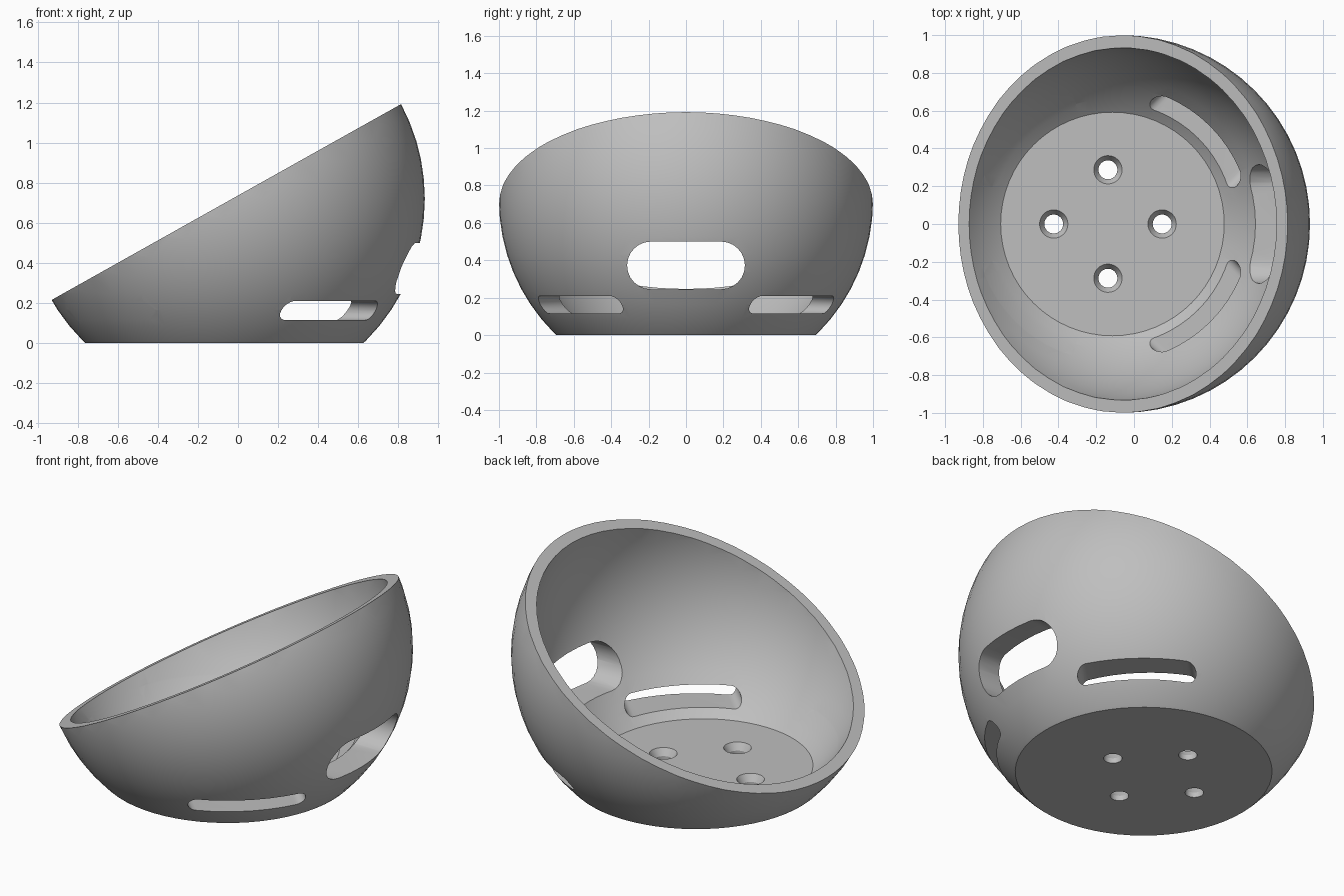
import bpy, bmesh, math
from mathutils import Matrix, Vector

if "Cube" in bpy.data.objects:
    bpy.data.objects.remove(bpy.data.objects["Cube"])

OUTER_C = Vector((-0.068, 0, 0.72))       # outer ball centre
INNER_C = Vector((-0.114, 0, 0.80))       # hollow centre, shifted along the rim normal
FLOOR = 0.07                              # inside floor height
TILT = math.atan2(0.975, 1.74)            # rim slope
RIM_POINT = Vector((-0.93, 0, 0.215))
RIM_NORMAL = Vector((-math.sin(TILT), 0, math.cos(TILT)))


def finish(bm, name):
    bmesh.ops.recalc_face_normals(bm, faces=bm.faces)
    me = bpy.data.meshes.new(name)
    bm.to_mesh(me)
    bm.free()
    ob = bpy.data.objects.new(name, me)
    bpy.context.collection.objects.link(ob)
    return ob


def ball(name, centre, radius, cuts):
    """Sphere trimmed flat by planes; the side along each normal is removed."""
    bm = bmesh.new()
    bmesh.ops.create_uvsphere(bm, u_segments=64, v_segments=32, radius=radius,
                              matrix=Matrix.Translation(centre))
    for point, normal in cuts:
        geom = bm.verts[:] + bm.edges[:] + bm.faces[:]
        cut = bmesh.ops.bisect_plane(bm, geom=geom, plane_co=point, plane_no=normal,
                                     clear_outer=True)
        rim = [e for e in cut["geom_cut"] if isinstance(e, bmesh.types.BMEdge)]
        bmesh.ops.contextual_create(bm, geom=rim)
    return finish(bm, name)


def slot(name, width, z0, z1, angle, cx):
    """Rounded slot cutter running outward from the middle of the bowl."""
    r = (z1 - z0) / 2
    bm = bmesh.new()
    verts = []
    for side in (1, -1):
        for i in range(13):
            a = -math.pi / 2 + math.pi * i / 12
            verts.append(bm.verts.new((0.35, side * (width / 2 - r + r * math.cos(a)),
                                       (z0 + z1) / 2 + side * r * math.sin(a))))
    face = bm.faces.new(verts)
    ext = bmesh.ops.extrude_face_region(bm, geom=[face])
    bmesh.ops.translate(bm, vec=(0.9, 0, 0),
                        verts=[v for v in ext["geom"] if isinstance(v, bmesh.types.BMVert)])
    bm.transform(Matrix.Translation((cx, 0, 0)) @ Matrix.Rotation(angle, 4, 'Z'))
    return finish(bm, name)


def screw_hole(name, x, y):
    """Countersunk hole cutter, revolved as stacked rings."""
    bm = bmesh.new()
    n = 32
    rings = [[bm.verts.new((x + r * math.cos(2 * math.pi * i / n),
                            y + r * math.sin(2 * math.pi * i / n), z)) for i in range(n)]
             for r, z in ((0.05, -0.05), (0.05, 0.03), (0.075, FLOOR), (0.075, 0.11))]
    for a, b in zip(rings, rings[1:]):
        for i in range(n):
            j = (i + 1) % n
            bm.faces.new((a[i], a[j], b[j], b[i]))
    bm.faces.new(rings[0])
    bm.faces.new(rings[-1])
    return finish(bm, name)


# Bowl with sloping rim and flat base
bowl = ball("bowl", OUTER_C, 1.0, [(RIM_POINT, RIM_NORMAL),
                                   (Vector((0, 0, 0)), Vector((0, 0, -1)))])

# Hollow, side slots, large rear opening and screw holes
cutters = [ball("hollow", INNER_C, 0.94, [(Vector((0, 0, FLOOR)), Vector((0, 0, -1)))])]
for k in range(4):
    cutters.append(slot("vent_slot", 0.64, 0.115, 0.21, math.radians(45 + 90 * k), -0.11))
cutters.append(slot("large_opening", 0.63, 0.245, 0.5, 0, -0.07))
for dx, dy in ((1, 0), (-1, 0), (0, 1), (0, -1)):
    cutters.append(screw_hole("screw_hole", -0.138 + 0.287 * dx, 0.287 * dy))

bpy.context.view_layer.objects.active = bowl
bowl.select_set(True)
for c in cutters:
    c.hide_render = True
    mod = bowl.modifiers.new("cut", 'BOOLEAN')
    mod.operation, mod.solver, mod.object = 'DIFFERENCE', 'EXACT', c
    bpy.ops.object.modifier_apply(modifier=mod.name)
    bpy.data.objects.remove(c)

# Plain grey finish, smooth curves with crisp edges
grey = bpy.data.materials.new("grey")
grey.diffuse_color = (0.52, 0.52, 0.52, 1)
grey.use_nodes = True
grey.node_tree.nodes["Principled BSDF"].inputs["Base Color"].default_value = grey.diffuse_color
bowl.data.materials.clear()
bowl.data.materials.append(grey)
for p in bowl.data.polygons:
    p.material_index = 0
bpy.ops.object.shade_smooth_by_angle(angle=math.radians(30))
